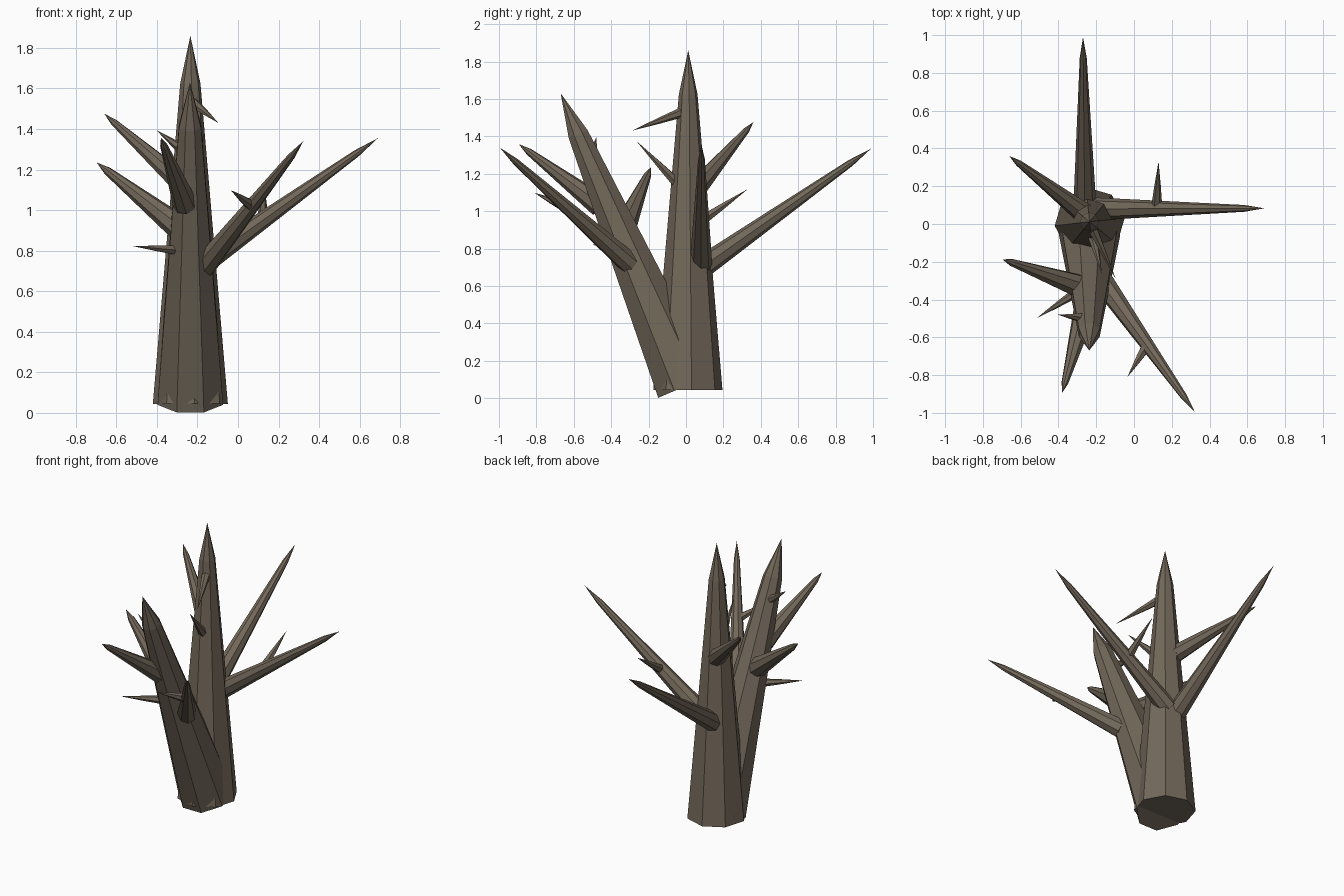
import bpy, bmesh, math
from mathutils import Vector

if "Cube" in bpy.data.objects:
    bpy.data.objects.remove(bpy.data.objects["Cube"])

bark = bpy.data.materials.new("grey_brown_bark")
bark.diffuse_color = (0.17, 0.138, 0.102, 1)
bark.use_nodes = True
bark.node_tree.nodes["Principled BSDF"].inputs["Base Color"].default_value = bark.diffuse_color


def limb(name, start, tip, radius, sides=8, phase=0.0, profile=((0, 1), (0.88, 0.3))):
    """Faceted tapering limb from start to a sharp tip; profile = (length fraction, radius fraction)."""
    start, tip = Vector(start), Vector(tip)
    axis = tip - start
    turn = Vector((0, 0, 1)).rotation_difference(axis.normalized())
    bm = bmesh.new()
    rings = []
    for along, scale in profile:
        ring = []
        for i in range(sides):
            a = math.radians(phase) + 2 * math.pi * i / sides
            p = Vector((math.cos(a), math.sin(a), 0)) * radius * scale
            ring.append(bm.verts.new(start + axis * along + turn @ p))
        rings.append(ring)
    end = bm.verts.new(tip)
    bm.faces.new(rings[0][::-1])
    for i in range(sides):
        j = (i + 1) % sides
        for low, high in zip(rings, rings[1:]):
            bm.faces.new((low[i], low[j], high[j], high[i]))
        bm.faces.new((rings[-1][i], rings[-1][j], end))
    mesh = bpy.data.meshes.new(name)
    bm.to_mesh(mesh)
    bm.free()
    mesh.materials.append(bark)
    obj = bpy.data.objects.new(name, mesh)
    bpy.context.collection.objects.link(obj)


# Two trunks growing from one foot
limb("main_trunk", (-0.235, 0.01, 0.045), (-0.235, 0.012, 1.86), 0.186, 8, 6, ((0, 1), (0.87, 0.27)))
limb("leaning_trunk", (-0.235, 0.0, 0.066), (-0.237, -0.67, 1.63), 0.175, 8, 22.5, ((0, 1), (0.86, 0.34)))

# Large branches: start, tip, radius
branches = {
    "right_branch": ((-0.20, 0.08, 0.72), (0.69, 0.083, 1.355), 0.06),
    "back_branch": ((-0.26, 0.07, 0.69), (-0.27, 0.99, 1.335), 0.062),
    "front_right_branch": ((-0.17, -0.30, 0.72), (0.322, -0.995, 1.34), 0.06),
    "left_branch": ((-0.26, -0.34, 0.89), (-0.697, -0.187, 1.235), 0.068),
    "back_left_branch": ((-0.25, 0.045, 1.11), (-0.66, 0.36, 1.476), 0.058),
    "front_left_branch": ((-0.26, -0.46, 1.03), (-0.38, -0.893, 1.358), 0.062),
}
for name, (start, tip, radius) in branches.items():
    limb(name, start, tip, radius)

# Small pointed twigs
twigs = {
    "upper_front_twig": ((-0.235, 0.01, 1.54), (-0.097, -0.29, 1.43), 0.03),
    "middle_front_twig": ((-0.235, 0.0, 1.10), (-0.17, -0.265, 1.375), 0.034),
    "leaning_trunk_twig": ((-0.25, -0.50, 1.28), (-0.403, -0.48, 1.395), 0.03),
    "right_branch_twig": ((0.12, 0.085, 0.95), (0.13, 0.33, 1.118), 0.03),
    "front_right_branch_twig": ((0.07, -0.64, 1.02), (-0.035, -0.81, 1.098), 0.03),
    "lower_left_twig": ((-0.27, -0.34, 0.80), (-0.517, -0.50, 0.822), 0.03),
}
for name, (start, tip, radius) in twigs.items():
    limb(name, start, tip, radius, 6, 0, ((0, 1), (0.5, 0.55)))
